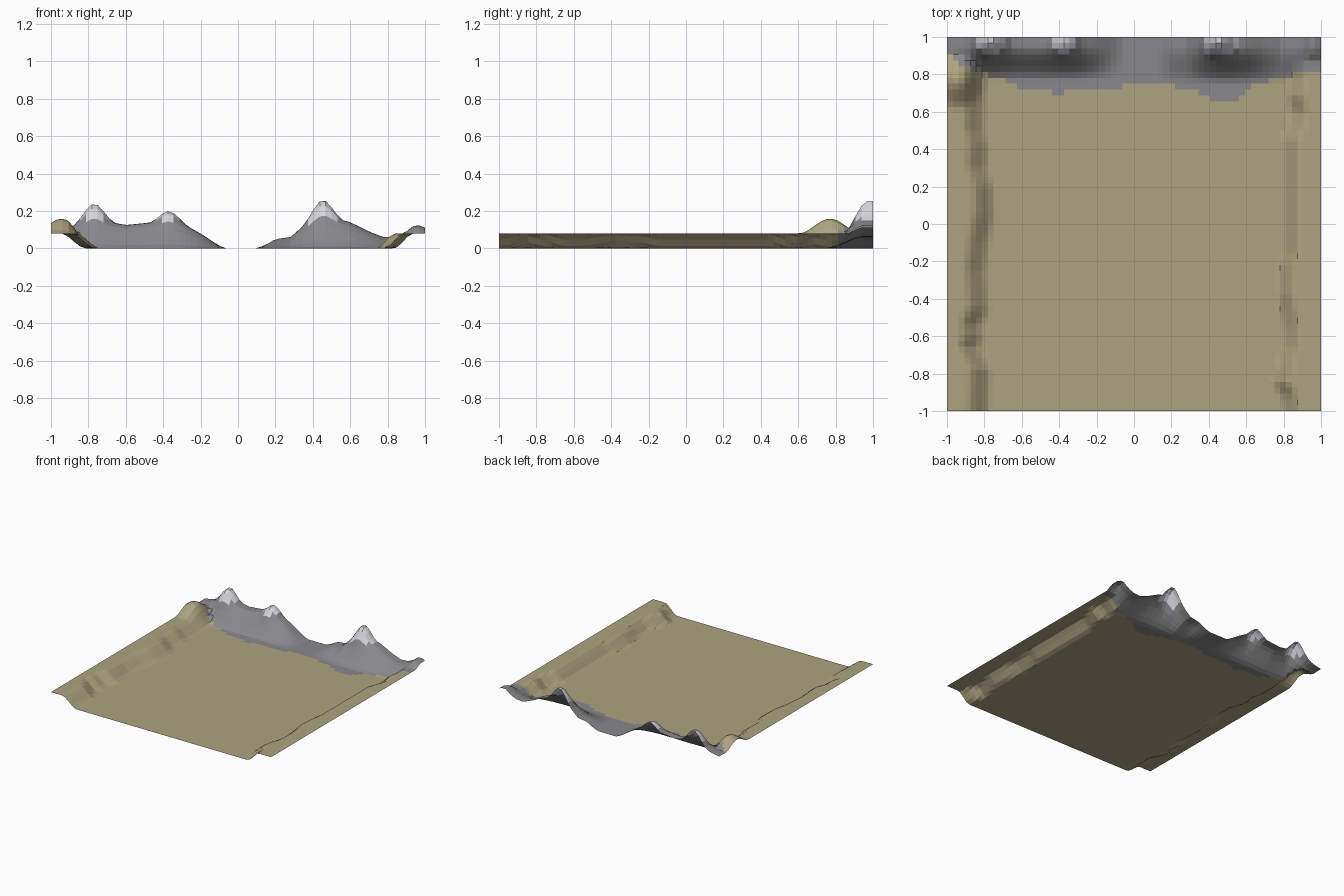
import bpy, bmesh, math

if "Cube" in bpy.data.objects:
    bpy.data.objects.remove(bpy.data.objects["Cube"])

N = 64  # cells per side of the terrain sheet


def material(name, rgb):
    m = bpy.data.materials.new(name)
    m.diffuse_color = (*rgb, 1)
    m.use_nodes = True
    m.node_tree.nodes["Principled BSDF"].inputs["Base Color"].default_value = m.diffuse_color
    return m


def lerp_table(points, t):
    if t <= points[0][0]:
        return points[0][1]
    for (a, va), (b, vb) in zip(points, points[1:]):
        if t <= b:
            return va + (vb - va) * (t - a) / (b - a)
    return points[-1][1]


def smooth(a, b, t):
    t = max(0, min(1, (t - a) / (b - a)))
    return t * t * (3 - 2 * t)


def bump(x, y, cx, cy, rx, ry):
    d = math.hypot((x - cx) / rx, (y - cy) / ry)
    return 0.5 + 0.5 * math.cos(math.pi * d) if d < 1 else 0


# Mountain ridge skyline without the sharp summits (x, height)
RIDGE = [(-1, .085), (-.92, .10), (-.86, .13), (-.77, .155), (-.68, .14), (-.6, .125),
         (-.45, .14), (-.37, .15), (-.3, .135), (-.2, .08), (-.11, .02), (-.07, 0),
         (.1, 0), (.15, .02), (.2, .05), (.28, .06), (.35, .12), (.45, .165), (.52, .16),
         (.6, .14), (.7, .09), (.78, .06), (.85, .065), (.9, .09), (.95, .13), (1, .11)]
# Snowy summits (x, extra height, half width)
PEAKS = [(-.77, .088, .12), (-.37, .052, .11), (.45, .098, .12)]
# Sideways wobble of the two banks (y, offset)
LEFT = [(-1, .0), (-.78, .01), (-.66, -.05), (-.6, -.03), (-.54, -.04), (-.45, .0), (-.25, -.015),
        (-.1, .0), (.05, .03), (.2, .03), (.3, -.01), (.42, .0), (.5, -.02), (.65, -.02), (.8, -.01), (1, 0)]
RIGHT = [(-1, 0), (-.92, -.01), (-.85, -.05), (-.76, -.03), (-.66, .0), (-.55, 0), (-.38, -.025),
         (-.22, -.015), (-.15, 0), (.45, 0), (.52, .03), (.6, .05), (.68, .02), (.78, .04), (1, .02)]
# Line where sand turns into rock (x, y)
ROCK = [(-1, .9), (-.9, .84), (-.8, .8), (-.7, .77), (-.6, .73), (-.42, .7), (-.28, .71), (-.1, .73),
        (.1, .75), (.3, .72), (.42, .67), (.55, .67), (.65, .75), (.8, .78), (.88, .81), (1, .82)]


def height(x, y):
    # Raised banks on both sides of the flat plain
    left = .08 * (1 - smooth(-.9, -.765, x - lerp_table(LEFT, y)))
    right = .08 * smooth(.785, .89, x - lerp_table(RIGHT, y))
    # Mountains along the back edge
    start = .75 if x > 0 else .77
    rock = lerp_table(RIDGE, x) * smooth(start, .95, y)
    for px, h, r in PEAKS:
        rock += h * bump(x, y, px, .985, r, .13)
    # Sandy hill in the back left corner
    hill = .08 * bump(x, y, -.945, .77, .15, .17)
    return max(left, right, rock) + hill


# Terrain sheet
bm = bmesh.new()
bmesh.ops.create_grid(bm, x_segments=N, y_segments=N, size=1)
for v in bm.verts:
    v.co.z = height(v.co.x, v.co.y)
bm.normal_update()

# Sand, rock and snow zones
for f in bm.faces:
    c = f.calc_center_median()
    if c.y > lerp_table(ROCK, c.x):
        f.material_index = 1
        if c.z > .15 and any(abs(c.x - px) < .1 for px, h, r in PEAKS):
            f.material_index = 2

mesh = bpy.data.meshes.new("terrain")
bm.to_mesh(mesh)
bm.free()
for name, rgb in (("sand", (.42, .37, .22)), ("rock", (.25, .25, .26)), ("snow", (.66, .66, .72))):
    mesh.materials.append(material(name, rgb))
terrain = bpy.data.objects.new("terrain", mesh)
bpy.context.collection.objects.link(terrain)
